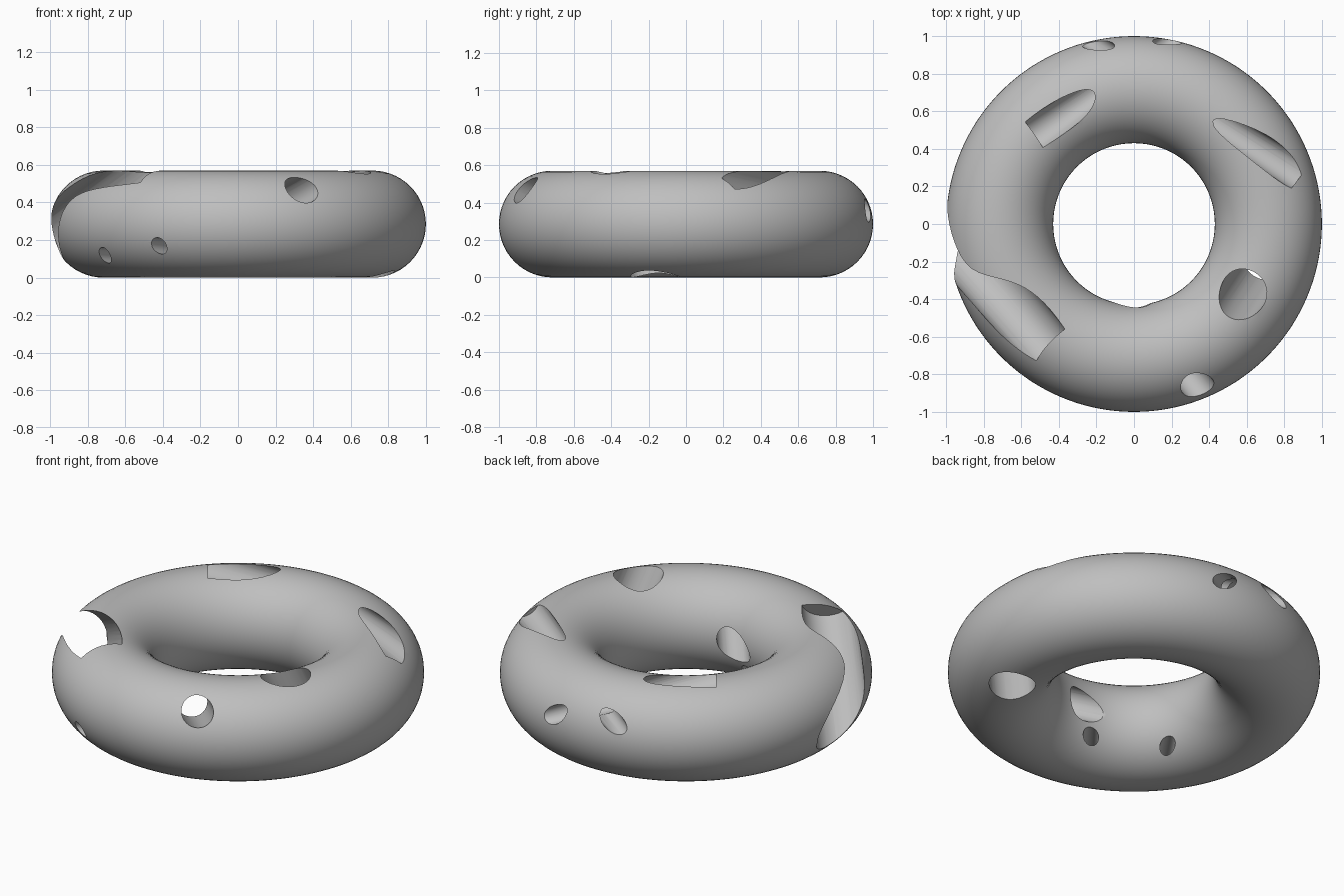
import bpy
from mathutils import Vector

cube = bpy.data.objects.get("Cube")
if cube:
    bpy.data.objects.remove(cube, do_unlink=True)

# Single stone grey material
grey = bpy.data.materials.new("stone_grey")
grey.use_nodes = True
colour = (0.52, 0.52, 0.52, 1)
grey.diffuse_color = colour
grey.node_tree.nodes["Principled BSDF"].inputs["Base Color"].default_value = colour

# Ring body
bpy.ops.mesh.primitive_torus_add(
    major_radius=0.715, minor_radius=0.285,
    major_segments=144, minor_segments=56, location=(0, 0, 0.285))
ring = bpy.context.object
ring.name = "pierced_ring"
ring.data.materials.append(grey)


def drill(name, start, end, start_radius, end_radius, extra=0.18):
    """Bore a slightly tapered tunnel between two points on the ring."""
    a, b = Vector(start), Vector(end)
    axis = b - a
    length = axis.length
    axis.normalize()
    slope = (end_radius - start_radius) / length
    bpy.ops.mesh.primitive_cone_add(
        vertices=40,
        radius1=start_radius - slope * extra,
        radius2=max(end_radius + slope * extra, 0.02),
        depth=length + 2 * extra,
        location=(a + b) / 2,
        rotation=axis.to_track_quat('Z', 'Y').to_euler())
    cutter = bpy.context.object
    cutter.name = name
    cutter.hide_render = True
    cutter.data.materials.append(grey)
    cut = ring.modifiers.new(name, 'BOOLEAN')
    cut.operation = 'DIFFERENCE'
    cut.solver = 'EXACT'
    cut.object = cutter
    bpy.context.view_layer.objects.active = ring
    bpy.ops.object.modifier_apply(modifier=name)
    bpy.data.objects.remove(cutter, do_unlink=True)


# Tunnels: openings at both ends, then the radius at each
tunnels = {
    "front_tunnel": ((0.32, -0.84, 0.46), (0.0, -0.44, 0.28), 0.085, 0.085),
    "upright_tunnel": ((0.58, -0.37, 0.55), (0.71, -0.17, 0.02), 0.125, 0.125),
    "wide_side_tunnel": ((-0.59, -0.51, 0.53), (-0.97, -0.07, 0.25), 0.145, 0.15),
    "low_outer_tunnel": ((-0.71, -0.63, 0.12), (-0.44, -0.245, 0.10), 0.04, 0.04),
    "low_inner_tunnel": ((-0.42, -0.88, 0.17), (-0.10, -0.48, 0.13), 0.042, 0.042),
    "back_right_tunnel": ((-0.38, 0.58, 0.55), (0.19, 0.975, 0.35), 0.085, 0.05),
    "back_left_tunnel": ((0.73, 0.36, 0.54), (-0.20, 0.955, 0.40), 0.085, 0.052),
}
for name, values in tunnels.items():
    drill(name, *values)

# Smooth skin with crisp tunnel rims
bpy.ops.object.select_all(action='DESELECT')
ring.select_set(True)
bpy.context.view_layer.objects.active = ring
bpy.ops.object.shade_smooth_by_angle(angle=0.6)
